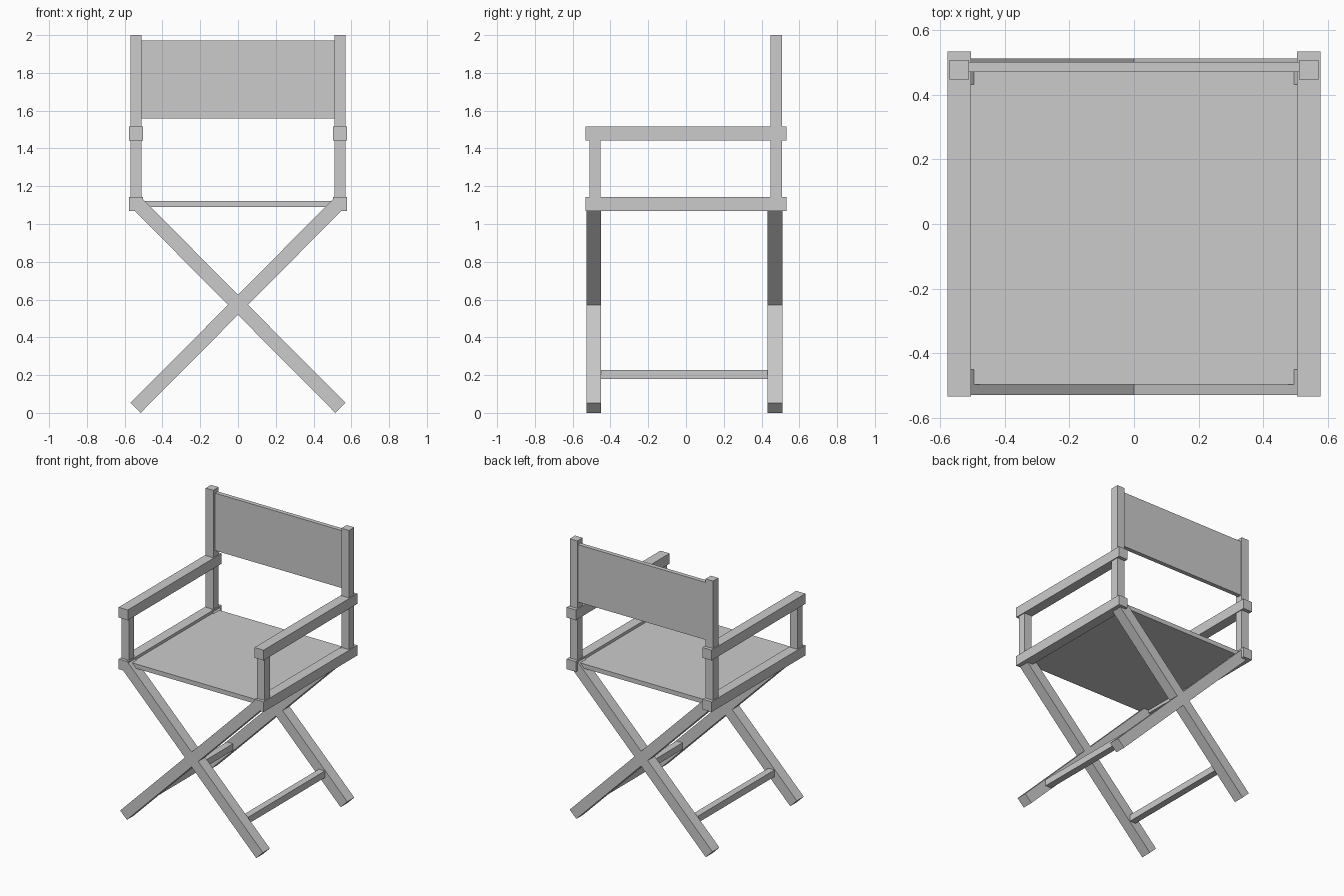
import bpy
from math import atan2, hypot
from mathutils import Matrix

if "Cube" in bpy.data.objects:
    bpy.data.objects.remove(bpy.data.objects["Cube"])


def box(name, lo, hi):
    """Axis-aligned box between two corners."""
    bpy.ops.mesh.primitive_cube_add(size=1)
    ob = bpy.context.object
    ob.name = name
    size = [b - a for a, b in zip(lo, hi)]
    mid = [(a + b) / 2 for a, b in zip(lo, hi)]
    ob.data.transform(Matrix.Translation(mid) @ Matrix.Diagonal((*size, 1)))
    return ob


def side_box(name, s, x0, x1, y0, y1, z0, z1):
    """Box on the right (s=1) or left (s=-1) side."""
    xs = sorted((s * x0, s * x1))
    return box(name, (xs[0], y0, z0), (xs[1], y1, z1))


def leg(name, s, y0, y1):
    """Diagonal bar running from the floor on one side to the rail on the other."""
    dx, dz = 1.083, 1.09
    length = hypot(dx, dz)
    ob = box(name, (-length / 2, y0, -0.0375), (length / 2, y1, 0.0375))
    ob.rotation_euler = (0, -s * atan2(dz, dx), 0)
    ob.location.z = 0.572
    return ob


for s, side in ((-1, "left"), (1, "right")):
    # Seat rail and armrest
    side_box(f"{side}_seat_rail", s, 0.504, 0.577, -0.533, 0.533, 1.07, 1.143)
    side_box(f"{side}_armrest", s, 0.504, 0.577, -0.533, 0.533, 1.441, 1.515)
    # Upright posts, split at the armrest
    side_box(f"{side}_front_post", s, 0.51, 0.57, -0.511, -0.452, 1.143, 1.441)
    side_box(f"{side}_back_post_lower", s, 0.51, 0.57, 0.447, 0.507, 1.143, 1.441)
    side_box(f"{side}_back_post_upper", s, 0.51, 0.57, 0.447, 0.507, 1.515, 2.0)
    # Crossed legs
    leg(f"{side}_front_leg", s, -0.528, -0.449)
    leg(f"{side}_back_leg", s, 0.431, 0.511)
    # Stretcher between front and back leg
    side_box(f"{side}_stretcher", s, 0.342, 0.39, -0.449, 0.431, 0.18, 0.228)

# Fabric seat and backrest
box("seat", (-0.504, -0.496, 1.091), (0.504, 0.496, 1.123))
box("backrest", (-0.51, 0.469, 1.558), (0.51, 0.5, 1.971))
